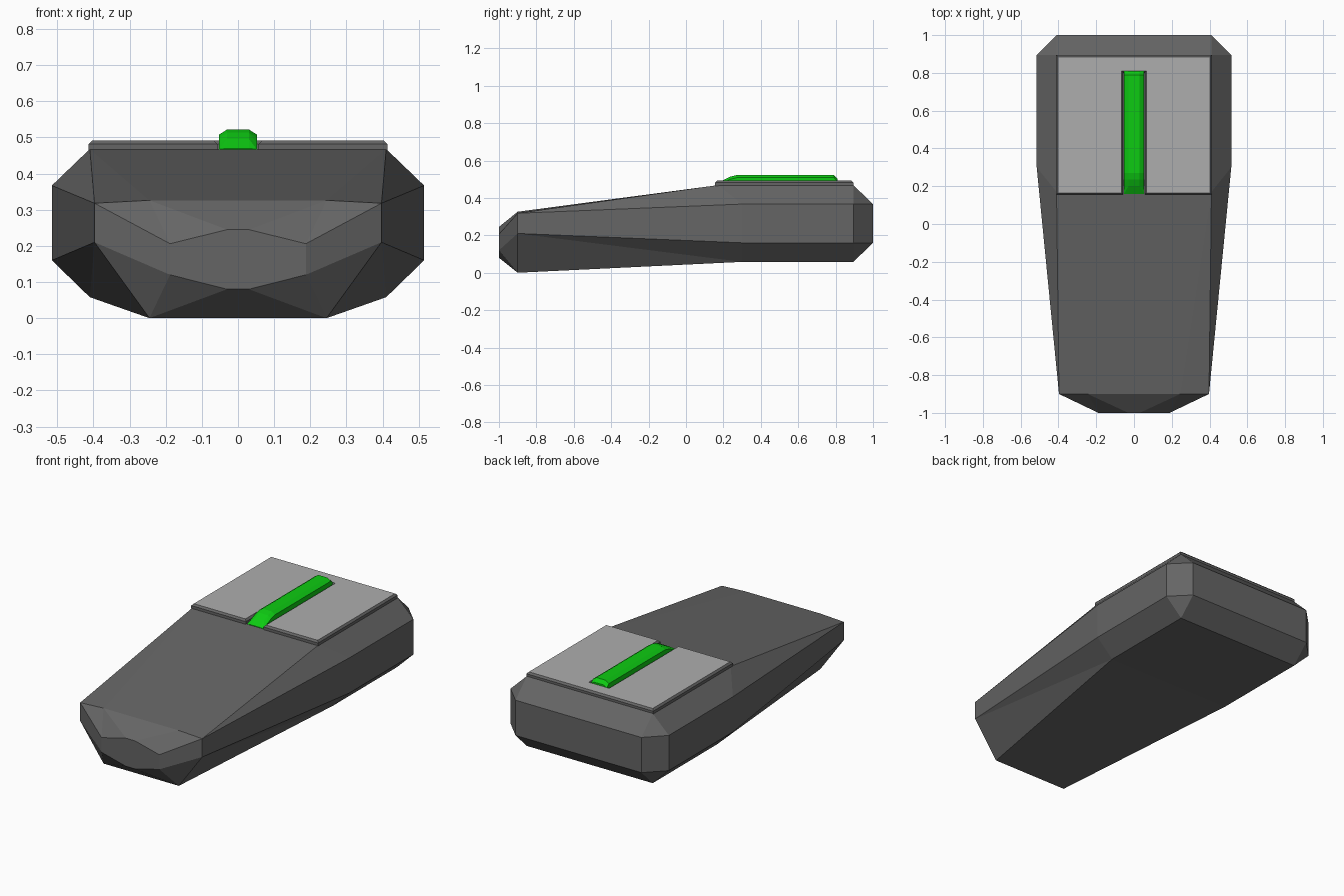
import bpy, bmesh

if "Cube" in bpy.data.objects:
    bpy.data.objects.remove(bpy.data.objects["Cube"])


def material(name, rgb):
    m = bpy.data.materials.new(name)
    m.diffuse_color = (*rgb, 1)
    m.use_nodes = True
    m.node_tree.nodes["Principled BSDF"].inputs["Base Color"].default_value = m.diffuse_color
    return m


def finish(name, bm, mats):
    bmesh.ops.remove_doubles(bm, verts=bm.verts, dist=0.0005)
    bmesh.ops.recalc_face_normals(bm, faces=bm.faces)
    me = bpy.data.meshes.new(name)
    bm.to_mesh(me)
    bm.free()
    for m in mats:
        me.materials.append(m)
    ob = bpy.data.objects.new(name, me)
    bpy.context.collection.objects.link(ob)
    return ob


def loft(name, sections, mat):
    """Mirrored half sections of (x, y, z), bottom to top, listed back to front."""
    bm = bmesh.new()
    rows = [[[bm.verts.new((s * x, y, z)) for x, y, z in sec] for s in (1, -1)]
            for sec in sections]
    n = len(sections[0])
    for back, front in zip(rows, rows[1:]):
        for b, f in zip(back, front):
            for i in range(n - 1):
                if i == 0 and n == 4:               # lower chamfer
                    bm.faces.new((b[0], b[1], f[1]))
                    bm.faces.new((b[0], f[1], f[0]))
                elif i == n - 2:                    # upper chamfer
                    bm.faces.new((b[i + 1], b[i], f[i]))
                    bm.faces.new((b[i + 1], f[i], f[i + 1]))
                else:
                    bm.faces.new((b[i], b[i + 1], f[i + 1], f[i]))
        for i in (0, n - 1):                        # floor and roof
            bm.faces.new((back[0][i], back[1][i], front[1][i], front[0][i]))
    for r in (rows[0], rows[-1]):                   # end caps
        bm.faces.new(r[0] + r[1][::-1])
    return finish(name, bm, [mat])


dark = material("dark_grey", (0.13, 0.13, 0.13))
light = material("light_grey", (0.42, 0.42, 0.42))
green = material("green", (0.004, 0.6, 0.006))

# Faceted casing with a tapered nose
loft("casing", [
    [(.41, 1, .16), (.41, 1, .16), (.41, 1, .367), (.41, 1, .367)],
    [(.41, .895, .058), (.515, .895, .16), (.515, .895, .367), (.41, .895, .468)],
    [(.41, .3, .058), (.515, .3, .16), (.515, .3, .367), (.41, .17, .468)],
    [(.245, -.9, 0), (.397, -.9, .21), (.397, -.9, .318), (.245, -.9, .326)],
    [(.03, -1, .08), (.188, -1, .12), (.188, -1, .206), (.03, -1, .245)],
], dark)

# Slotted top plate: light upper face, dark bevelled rim
bm = bmesh.new()
outline = [(.057, .155), (.413, .155), (.413, .895), (-.413, .895),
           (-.413, .155), (-.057, .155), (-.057, .80), (.057, .80)]
base = bm.faces.new([bm.verts.new((x, y, .465)) for x, y in outline])
ext = bmesh.ops.extrude_face_region(bm, geom=[base], use_keep_orig=True)
bmesh.ops.translate(bm, verts=[v for v in ext["geom"] if isinstance(v, bmesh.types.BMVert)],
                    vec=(0, 0, .027))
rim = [e for e in bm.edges if all(v.co.z > .48 for v in e.verts)]
bmesh.ops.recalc_face_normals(bm, faces=bm.faces)
bmesh.ops.bevel(bm, geom=rim, offset=.01, segments=1, affect='EDGES')
for f in bm.faces:
    f.material_index = int(all(v.co.z > .491 for v in f.verts))
finish("top_plate", bm, [dark, light])

# Green slider with a ramped front
loft("slider", [[(.052, y, .464), (.052, y, zs), (.03, y, zt)] for y, zs, zt in [
    (.81, .49, .502), (.79, .508, .522), (.27, .508, .522),
    (.235, .499, .513), (.2, .484, .496), (.16, .467, .47)]], green)
